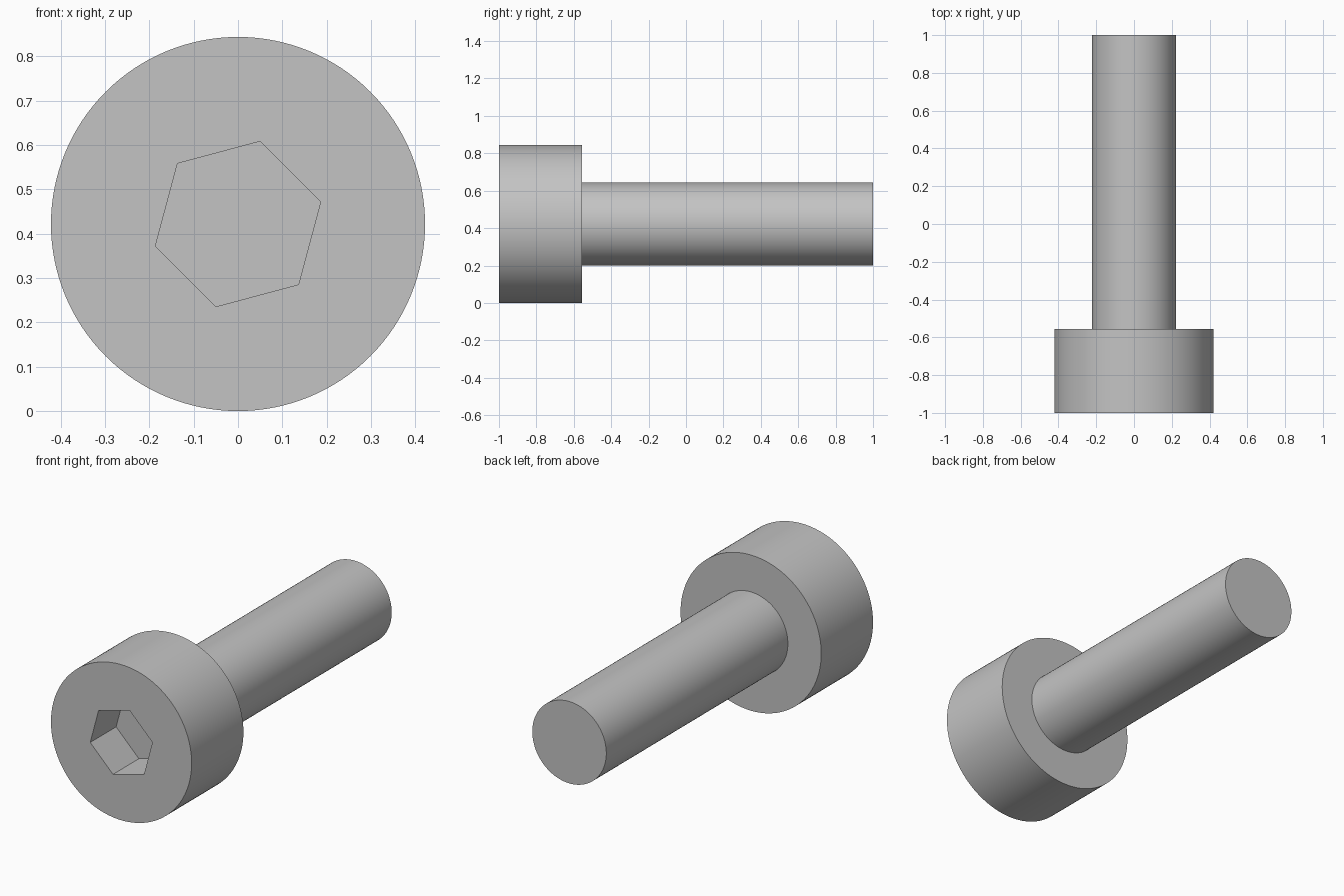
import bpy
import bmesh
from math import pi, radians, cos, sin
from mathutils import Vector, Matrix

cube = bpy.data.objects.get("Cube")
if cube:
    bpy.data.objects.remove(cube, do_unlink=True)

HEAD_R, SHAFT_R, SOCKET_R = 0.422, 0.222, 0.193
FRONT, HEAD_BACK, TIP = -1.0, -0.556, 1.0
SOCKET_DEPTH = 0.222
SEGMENTS = 128

steel = bpy.data.materials.new("grey_steel")
steel.use_nodes = True
colour = (0.55, 0.55, 0.55, 1)
steel.diffuse_color = colour
steel.node_tree.nodes["Principled BSDF"].inputs["Base Color"].default_value = colour


def make_object(name, bm):
    bmesh.ops.recalc_face_normals(bm, faces=bm.faces)
    mesh = bpy.data.meshes.new(name)
    bm.to_mesh(mesh)
    bm.free()
    mesh.materials.append(steel)
    obj = bpy.data.objects.new(name, mesh)
    bpy.context.collection.objects.link(obj)
    return obj


# Head and shank: one stepped profile turned around the y axis
profile = [(0, FRONT), (HEAD_R, FRONT), (HEAD_R, HEAD_BACK),
           (SHAFT_R, HEAD_BACK), (SHAFT_R, TIP), (0, TIP)]
bm = bmesh.new()
verts = [bm.verts.new((r, y, HEAD_R)) for r, y in profile]
edges = [bm.edges.new(pair) for pair in zip(verts, verts[1:])]
bmesh.ops.spin(bm, geom=verts + edges, cent=(0, 0, HEAD_R), axis=(0, 1, 0),
               angle=2 * pi, steps=SEGMENTS)
bmesh.ops.remove_doubles(bm, verts=bm.verts, dist=0.0001)
# Merge the flat end fans into single faces
bmesh.ops.dissolve_limit(bm, angle_limit=radians(0.5), verts=bm.verts, edges=bm.edges)
bolt = make_object("socket_head_bolt", bm)

# Hexagonal socket cutter, turned 15 degrees
bm = bmesh.new()
ring = [bm.verts.new((SOCKET_R * cos(a), FRONT - 0.1, HEAD_R + SOCKET_R * sin(a)))
        for a in (radians(15 + 60 * i) for i in range(6))]
base = bm.faces.new(ring)
grown = bmesh.ops.extrude_face_region(bm, geom=[base], use_keep_orig=True)["geom"]
bmesh.ops.translate(bm, vec=(0, SOCKET_DEPTH + 0.1, 0),
                    verts=[g for g in grown if isinstance(g, bmesh.types.BMVert)])
cutter = make_object("socket_cutter", bm)
cutter.hide_render = True

# Cut the socket, then drop the cutter
cut = bolt.modifiers.new("socket", 'BOOLEAN')
cut.operation = 'DIFFERENCE'
cut.solver = 'EXACT'
cut.object = cutter
bpy.ops.object.select_all(action='DESELECT')
bolt.select_set(True)
bpy.context.view_layer.objects.active = bolt
bpy.ops.object.modifier_apply(modifier=cut.name)
bpy.data.objects.remove(cutter, do_unlink=True)

# Round sides smooth, rims and socket sharp
bpy.ops.object.shade_smooth_by_angle(angle=radians(30))
